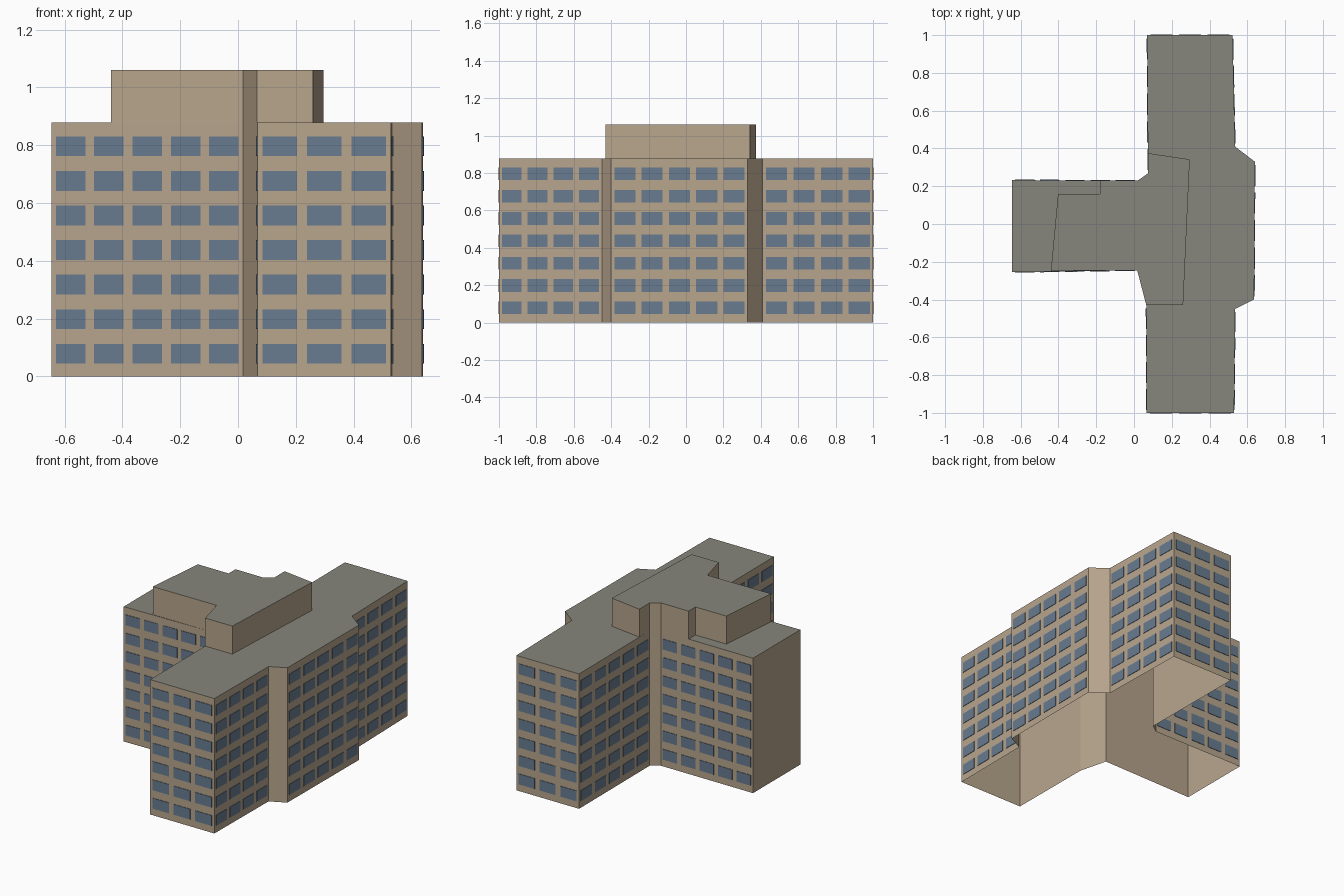
import bpy
import bmesh
from mathutils import Vector

cube = bpy.data.objects.get("Cube")
if cube:
    bpy.data.objects.remove(cube, do_unlink=True)


def material(name, rgb):
    m = bpy.data.materials.new(name)
    m.use_nodes = True
    m.diffuse_color = (*rgb, 1)
    m.node_tree.nodes["Principled BSDF"].inputs["Base Color"].default_value = (*rgb, 1)
    return m


WALL = material("tan wall", (0.48, 0.38, 0.27))
ROOF = material("grey roof", (0.24, 0.24, 0.2))
GLASS = material("blue glass", (0.14, 0.2, 0.28))

ROOF_Z, TOP_Z = 0.878, 1.06
FLOORS, FLOOR_H = 7, 0.1195
SILL, WINDOW_H, PLATE = 0.045, 0.068, 0.003

# Clockwise footprints, seen from above
tower_plan = [(0.07, 1), (0.522, 1), (0.535, 0.41), (0.64, 0.33), (0.636, -0.4),
              (0.535, -0.45), (0.53, -1), (0.067, -1), (0.065, -0.43), (0.017, -0.245),
              (-0.645, -0.255), (-0.645, 0.232), (0.02, 0.23), (0.074, 0.268)]
penthouse_plan = [(0.074, 0.375), (0.295, 0.342), (0.26, -0.43), (0.065, -0.43),
                  (0.017, -0.245), (-0.44, -0.248), (-0.402, 0.16), (-0.18, 0.16),
                  (-0.18, 0.231), (0.02, 0.23), (0.074, 0.268)]


def finish(name, bm, mats):
    mesh = bpy.data.meshes.new(name)
    bm.to_mesh(mesh)
    bm.free()
    for m in mats:
        mesh.materials.append(m)
    obj = bpy.data.objects.new(name, mesh)
    bpy.context.collection.objects.link(obj)
    return obj


def shell(name, plan, z0, z1):
    """Walls and a flat roof, open underneath."""
    bm = bmesh.new()
    low = [bm.verts.new((x, y, z0)) for x, y in plan]
    high = [bm.verts.new((x, y, z1)) for x, y in plan]
    for i in range(len(plan)):
        j = (i + 1) % len(plan)
        bm.faces.new((low[j], low[i], high[i], high[j]))
    bm.faces.new(high[::-1]).material_index = 1
    return finish(name, bm, [WALL, ROOF])


def windows(name, plan):
    """A grid of thin glass plates on every long wall except the blank west end."""
    bm = bmesh.new()
    for i, start in enumerate(plan):
        a = Vector((*start, 0))
        b = Vector((*plan[(i + 1) % len(plan)], 0))
        along = b - a
        length = along.length
        along.normalize()
        out = Vector((-along.y, along.x, 0))
        blank_end = out.x < -0.9 and a.x < -0.5
        if length < 0.25 or blank_end:
            continue
        count = round(length / 0.14)
        pitch = length / count
        half = along * pitch * 0.385
        for column in range(count):
            centre = a + along * pitch * (column + 0.5)
            for floor in range(FLOORS):
                z = SILL + floor * FLOOR_H
                ring = [(-half, z), (half, z), (half, z + WINDOW_H), (-half, z + WINDOW_H)]
                back = [bm.verts.new(centre + s + Vector((0, 0, h))) for s, h in ring]
                front = [bm.verts.new(v.co + out * PLATE) for v in back]
                bm.faces.new(front[::-1])
                for k in range(4):
                    n = (k + 1) % 4
                    bm.faces.new((back[n], back[k], front[k], front[n]))
    # Make every plate face away from its wall
    bmesh.ops.recalc_face_normals(bm, faces=bm.faces)
    return finish(name, bm, [GLASS])


shell("tower", tower_plan, 0, ROOF_Z)
shell("penthouse", penthouse_plan, ROOF_Z, TOP_Z)
windows("windows", tower_plan)
